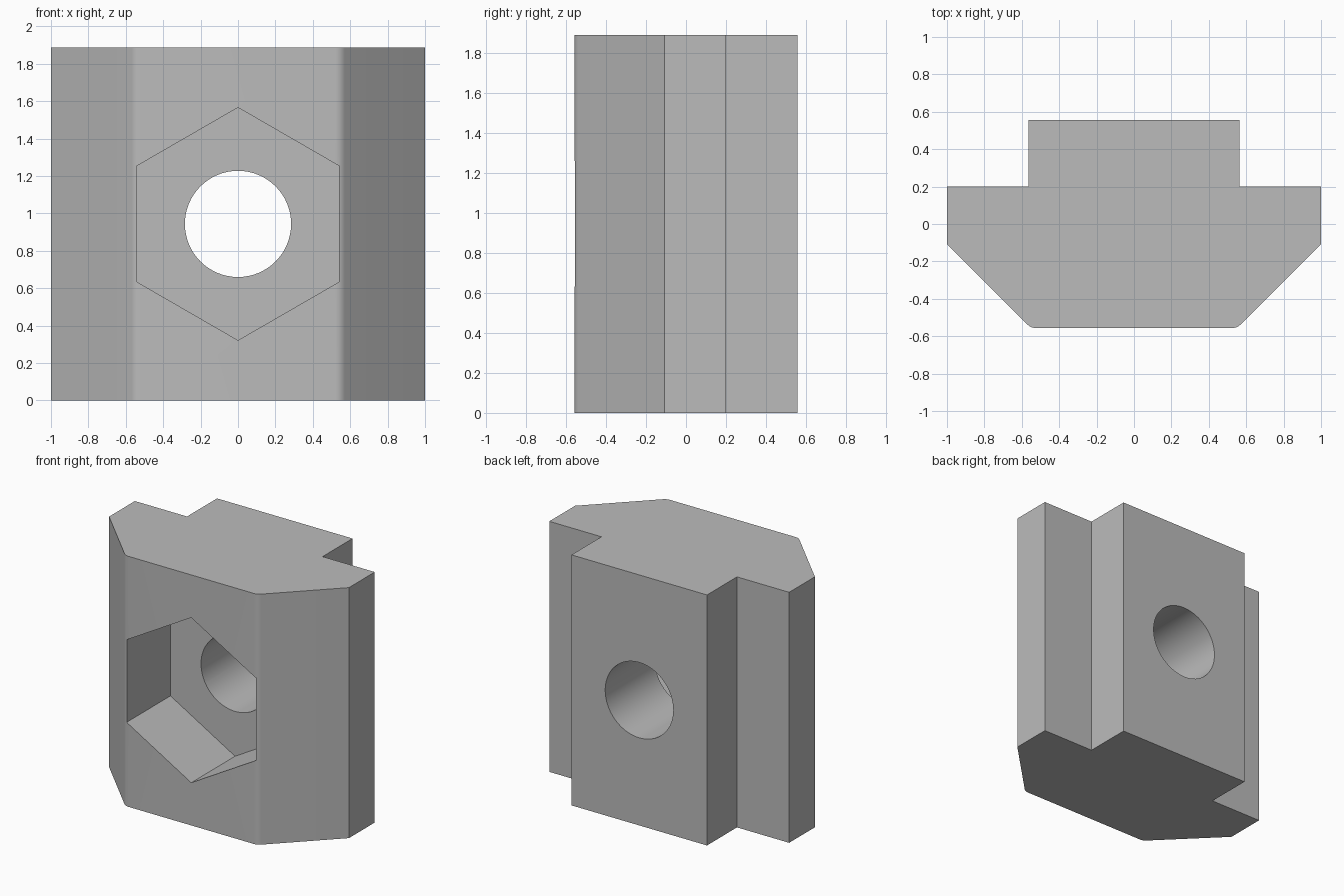
import bpy, bmesh, math
from mathutils import Matrix

cube = bpy.data.objects.get("Cube")
if cube:
    bpy.data.objects.remove(cube, do_unlink=True)

HEIGHT = 1.888
FRONT, BACK = -0.557, 0.557
POCKET_FLOOR = -0.035
FILLET = 0.07

grey = bpy.data.materials.new("plain grey")
grey.use_nodes = True
grey.diffuse_color = (0.5, 0.5, 0.5, 1)
grey.node_tree.nodes["Principled BSDF"].inputs["Base Color"].default_value = (0.5, 0.5, 0.5, 1)


def make_object(name, bm):
    bmesh.ops.recalc_face_normals(bm, faces=bm.faces)
    mesh = bpy.data.meshes.new(name)
    bm.to_mesh(mesh)
    bm.free()
    mesh.materials.append(grey)
    obj = bpy.data.objects.new(name, mesh)
    bpy.context.collection.objects.link(obj)
    return obj


def prism_along_y(name, sides, radius, y0, y1):
    """Regular prism at mid height with one corner pointing up."""
    bm = bmesh.new()
    bmesh.ops.create_cone(bm, cap_ends=True, segments=sides, radius1=radius,
                          radius2=radius, depth=y1 - y0)
    bm.transform(Matrix.Translation((0, (y0 + y1) / 2, HEIGHT / 2))
                 @ Matrix.Rotation(math.pi / 2, 4, "X"))
    return make_object(name, bm)


# T-shaped cross-section, right half from the back to the filleted front corner
half = [(0.565, BACK), (0.565, 0.2), (1, 0.2), (1, -0.107)]
corner_x = 1 - (-0.107 - FRONT)
centre_x = corner_x - FILLET * math.tan(math.pi / 8)
for i in range(9):
    a = math.radians(-45 - 45 * i / 8)
    half.append((centre_x + FILLET * math.cos(a), FRONT + FILLET + FILLET * math.sin(a)))
outline = half + [(-x, y) for x, y in reversed(half)]

# Extruded body
bm = bmesh.new()
base = bm.faces.new([bm.verts.new((x, y, 0)) for x, y in outline])
top = bmesh.ops.extrude_face_region(bm, geom=[base], use_keep_orig=True)["geom"]
bmesh.ops.translate(bm, vec=(0, 0, HEIGHT),
                    verts=[v for v in top if isinstance(v, bmesh.types.BMVert)])
body = make_object("slot_nut_body", bm)

# Hexagonal pocket in the front and round hole through to the back
cutters = [prism_along_y("hex_pocket_cutter", 6, 0.622, FRONT - 0.2, POCKET_FLOOR),
           prism_along_y("bolt_hole_cutter", 64, 0.284, POCKET_FLOOR - 0.2, BACK + 0.2)]
bpy.ops.object.select_all(action="DESELECT")
body.select_set(True)
bpy.context.view_layer.objects.active = body
for cutter in cutters:
    cutter.hide_render = True
    cut = body.modifiers.new(cutter.name, "BOOLEAN")
    cut.operation = "DIFFERENCE"
    cut.solver = "EXACT"
    cut.object = cutter
    bpy.ops.object.modifier_apply(modifier=cut.name)
    bpy.data.objects.remove(cutter, do_unlink=True)

# Smooth fillets and hole, sharp elsewhere
bpy.ops.object.shade_smooth_by_angle(angle=math.radians(25))
